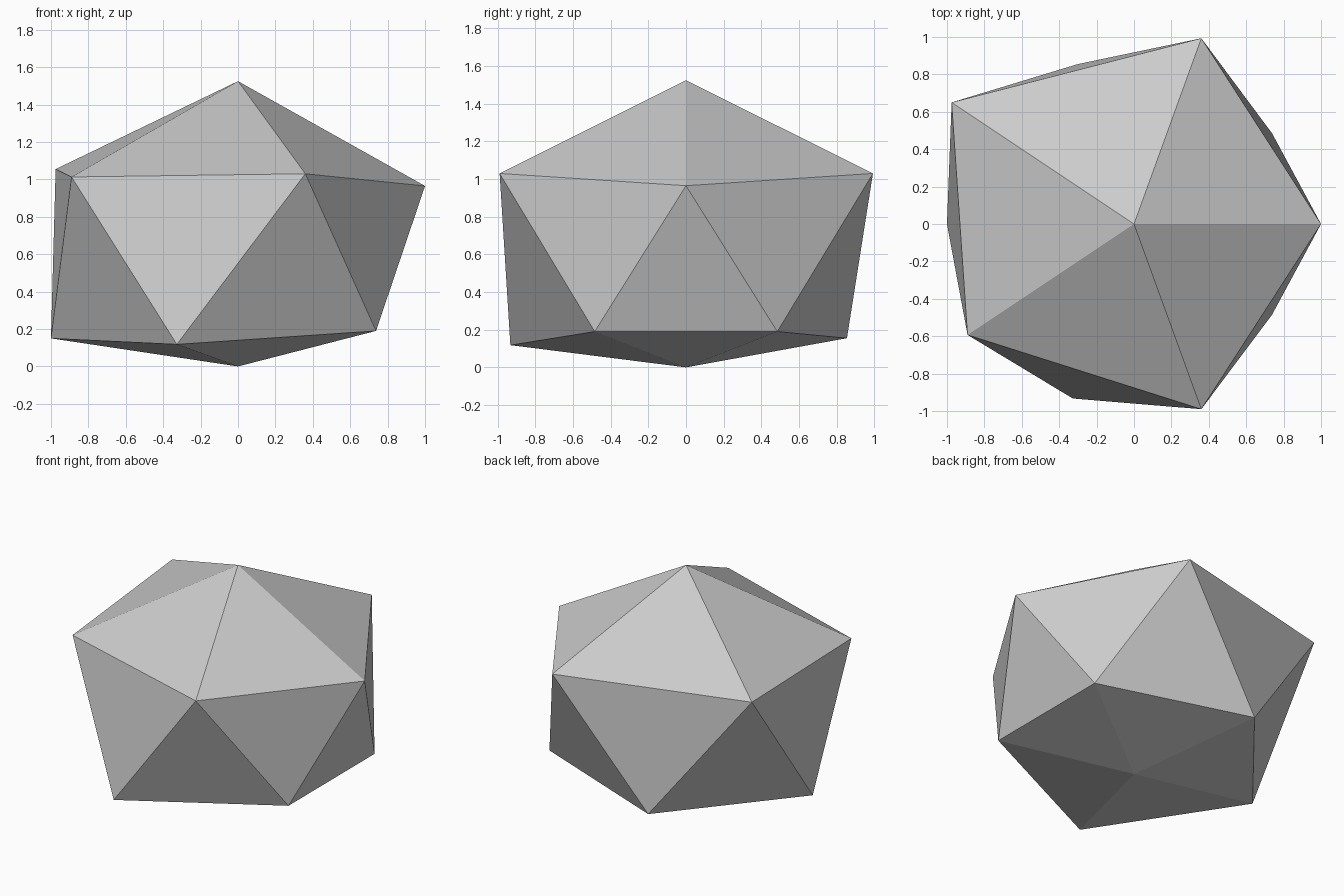
import bpy
import bmesh
import math

cube = bpy.data.objects.get("Cube")
if cube:
    bpy.data.objects.remove(cube, do_unlink=True)

# Plain stone grey
grey = bpy.data.materials.new("stone_grey")
grey.use_nodes = True
colour = (0.6, 0.6, 0.6, 1)
grey.diffuse_color = colour
grey.node_tree.nodes["Principled BSDF"].inputs["Base Color"].default_value = colour

# Irregular corners of the two rings, anticlockwise from +x
TOP, BOTTOM = (0, 0, 1.525), (0, 0, 0)
UPPER = [(1, 0, 0.965), (0.36, 0.993, 1.03), (-0.975, 0.65, 1.055),
         (-0.89, -0.593, 1.013), (0.36, -0.99, 1.03)]
LOWER = [(0.738, 0.485, 0.19), (-0.3, 0.855, 0.155), (-1, 0, 0.15),
         (-0.327, -0.933, 0.118), (0.738, -0.485, 0.19)]


def turn(vert):
    """Angle around z, nudged so that +x always comes first."""
    return (math.atan2(vert.co.y, vert.co.x) + 0.1) % math.tau


# Low-poly boulder: an icosahedron with its corners pulled out of true
bm = bmesh.new()
bmesh.ops.create_icosphere(bm, subdivisions=1, radius=1)
by_height = sorted(bm.verts, key=lambda v: v.co.z)
lower = sorted(by_height[1:6], key=turn)
upper = sorted(by_height[6:11], key=turn)
corners = [by_height[0]] + lower + upper + [by_height[11]]
for vert, place in zip(corners, [BOTTOM] + LOWER + UPPER + [TOP]):
    vert.co = place
bmesh.ops.recalc_face_normals(bm, faces=bm.faces)

mesh = bpy.data.meshes.new("boulder")
bm.to_mesh(mesh)
bm.free()
mesh.materials.append(grey)
boulder = bpy.data.objects.new("boulder", mesh)
bpy.context.collection.objects.link(boulder)
